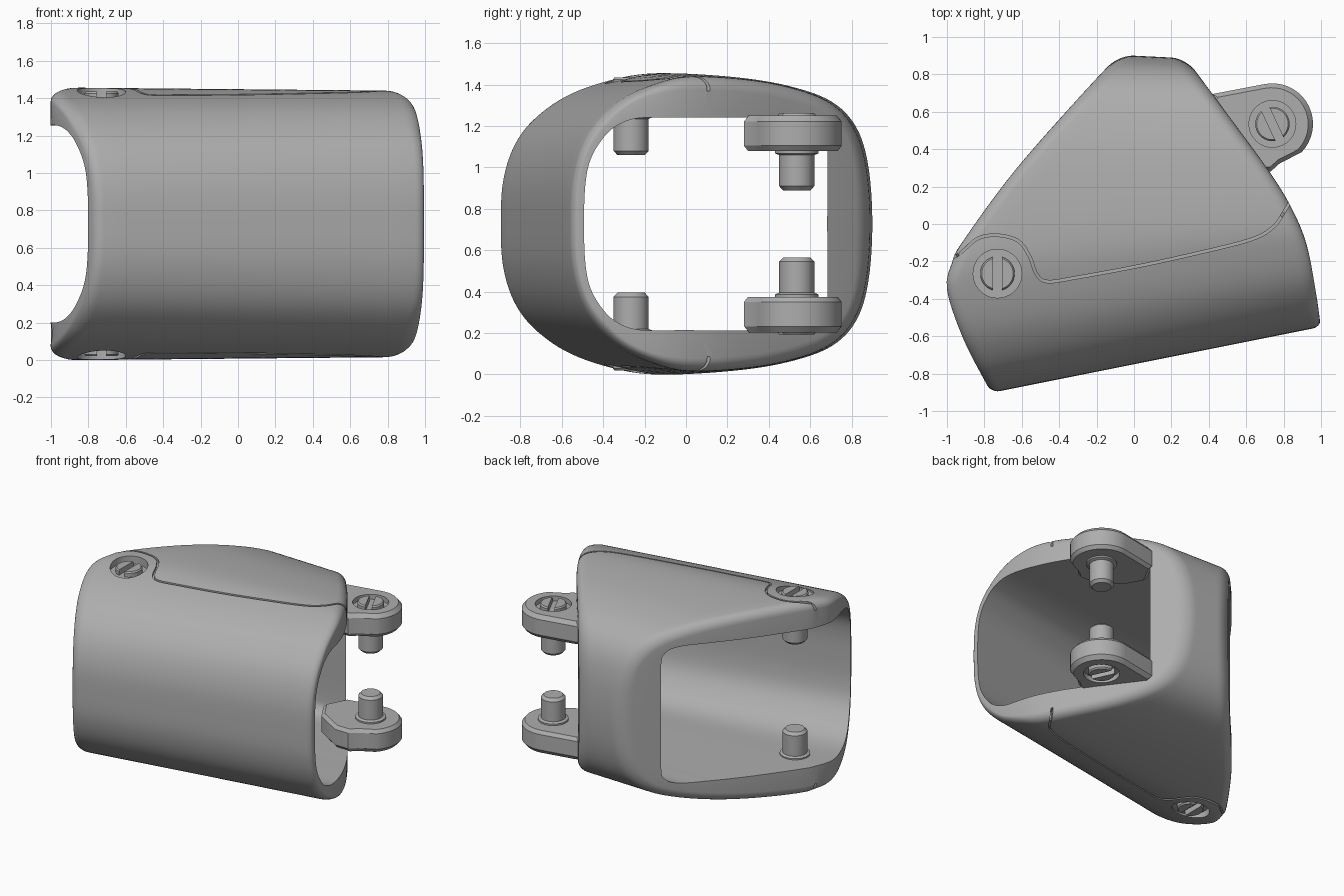
import bpy, bmesh, math
from mathutils import Vector

if "Cube" in bpy.data.objects:
    bpy.data.objects.remove(bpy.data.objects["Cube"])

MID = 0.7275  # mirror height of the sleeve
grey = bpy.data.materials.new("satin_grey")
grey.use_nodes = True
COLOUR = (0.42, 0.42, 0.42, 1)
grey.diffuse_color = COLOUR
grey.node_tree.nodes["Principled BSDF"].inputs["Base Color"].default_value = COLOUR


def make(name, bm):
    bmesh.ops.recalc_face_normals(bm, faces=bm.faces)
    mesh = bpy.data.meshes.new(name)
    bm.to_mesh(mesh)
    bm.free()
    mesh.materials.append(grey)
    obj = bpy.data.objects.new(name, mesh)
    bpy.context.collection.objects.link(obj)
    return obj


def select(obj):
    bpy.ops.object.select_all(action='DESELECT')
    obj.select_set(True)
    bpy.context.view_layer.objects.active = obj


def cut(obj, cutter):
    cutter.hide_render = True
    mod = obj.modifiers.new("cut", 'BOOLEAN')
    mod.operation, mod.solver, mod.object = 'DIFFERENCE', 'EXACT', cutter
    select(obj)
    bpy.ops.object.modifier_apply(modifier=mod.name)
    bpy.data.objects.remove(cutter)


def smooth(obj, angle=32):
    select(obj)
    bpy.ops.object.shade_smooth_by_angle(angle=math.radians(angle))


def spline(pts, steps, closed):
    """Catmull-Rom resampling of a 2D point list."""
    p = [Vector(q) for q in pts]
    n = len(p)
    get = (lambda i: p[i % n]) if closed else (lambda i: p[max(0, min(n - 1, i))])
    out = []
    for i in range(n if closed else n - 1):
        a, b, c, d = (get(i + k) for k in (-1, 0, 1, 2))
        for s in range(steps):
            t = s / steps
            out.append(0.5 * (2 * b + (c - a) * t + (2 * a - 5 * b + 4 * c - d) * t ** 2
                              + (3 * b - a - 3 * c + d) * t ** 3))
    return out if closed else out + [p[-1]]


def lookup(pts):
    """Value as a function of the first coordinate."""
    fine = spline(pts, 8, False)

    def f(v):
        for a, b in zip(fine, fine[1:]):
            if v <= b.x:
                break
        return a.y + (b.y - a.y) * (v - a.x) / (b.x - a.x)
    return f


def grid_mesh(bm, rows, closed_rows):
    """Skin closed loops of points; cap the ends unless the rows wrap."""
    vs = [[bm.verts.new(c) for c in row] for row in rows]
    m, k = len(vs), len(vs[0])
    for i in range(m if closed_rows else m - 1):
        for j in range(k):
            a, b = vs[i], vs[(i + 1) % m]
            bm.faces.new((a[j], a[(j + 1) % k], b[(j + 1) % k], b[j]))
    if not closed_rows:
        bm.faces.new(vs[0])
        bm.faces.new(vs[-1])


# Sleeve cross-sections (depth, half height) and the two oblique end cuts (y, x)
OUTER = [(-.75, 0), (-.74, .2), (-.69, .37), (-.6, .5), (-.45, .615), (-.26, .69), (-.06, .727),
         (.25, .712), (.5, .67), (.7, .595), (.82, .47), (.88, .28), (.9, 0)]
INNER = [(-.68, 0), (-.675, .17), (-.65, .3), (-.59, .4), (-.5, .48), (-.36, .523), (-.1, .525),
         (.2, .525), (.45, .525), (.6, .52), (.67, .48), (.69, .38), (.69, 0)]
cut_right = lookup([(-.95, -.74), (-.89, -.77), (-.62, -.91), (-.35, -1), (-.2, -.97), (-.1, -.92),
                    (.27, -.65), (.67, -.3), (1, .01)])
cut_left = lookup([(-.7, 1.01), (-.55, .998), (-.35, .97), (-.1, .92), (.1, .835), (.3, .71),
                   (.6, .49), (.95, .23)])
height = lookup(OUTER)


def skew(d):
    w = (.9 - d) / 1.65
    return .2 * w - .05 * (1 - w)


def place(d, h, x):
    return Vector((x, d + skew(d) * x, MID + h * (1 - .013 * (x + .8))))


def end_x(f, d):
    x = f(d)
    for _ in range(12):
        x = f(d + skew(d) * x)
    return x


def ring(half):
    return spline(half + [(d, -h) for d, h in half[-2:0:-1]], 6, True)


def sleeve_loop(p, q):
    """One lengthwise loop: outside, rounded end, inside, other end."""
    r = min(.065, .55 * (p - q).length)
    arc = []
    for i in range(7):
        a = math.pi / 2 * i / 6
        arc.append((r * (1 - math.cos(a)) / (p - q).length, 1.2 * r * (1 - math.sin(a))))
    arc.append((1, 0))
    ends = []
    for f, sign in ((cut_right, 1), (cut_left, -1)):
        pts = []
        for u, inset in arc:
            s = p.lerp(q, u)
            pts.append(place(s.x, s.y, end_x(f, s.x) + sign * inset))
        ends.append(pts)
    a, b = ends
    n = 12
    return ([b[0].lerp(a[0], i / n) for i in range(1, n)] + a
            + [a[-1].lerp(b[-1], i / n) for i in range(1, n)] + b[::-1])


bm = bmesh.new()
grid_mesh(bm, [sleeve_loop(p, q) for p, q in zip(ring(OUTER), ring(INNER))], True)
sleeve = make("sleeve", bm)


def surface_z(x, y):
    d = y
    for _ in range(12):
        d = y - skew(d) * x
    return place(d, height(d), x).z


def flip(rows, side):
    return [[(x, y, z if side > 0 else 2 * MID - z) for x, y, z in row] for row in rows]


def lathe(name, x, y, profile, side):
    """Turned part standing at x, y from (radius, z) pairs."""
    rows = [[(x + r * math.cos(a), y + r * math.sin(a), z)
             for a in (math.tau * i / 40 for i in range(40))] for r, z in profile]
    bm = bmesh.new()
    grid_mesh(bm, flip(rows, side), False)
    return make(name, bm)


def seam_cutter(side):
    path = spline([(-1.04, -.2), (-.95, -.17), (-.9, -.13), (-.83, -.075), (-.73, -.06), (-.62, -.09),
                   (-.56, -.17), (-.52, -.27), (-.46, -.308), (-.3, -.285), (0, -.23), (.3, -.165),
                   (.62, -.085), (.74, -.02), (.8, .06), (.88, .2)], 5, False)
    rows = []
    for i, p in enumerate(path):
        t = (path[min(i + 1, len(path) - 1)] - path[max(i - 1, 0)]).normalized() * .007
        z = surface_z(p.x, p.y)
        low = z - (.07 if i < 6 or i > len(path) - 7 else .02)
        l, r = (p.x - t.y, p.y + t.x), (p.x + t.y, p.y - t.x)
        rows.append([(*l, low), (*r, low), (*r, z + .06), (*l, z + .06)])
    bm = bmesh.new()
    grid_mesh(bm, flip(rows, side), False)
    return make("seam_cutter", bm)


def screw(name, x, y, tip, base, top, angle, side):
    """Slotted screw whose pin reaches into the sleeve."""
    obj = lathe(name, x, y, [(.066, tip), (.085, tip + .02), (.085, base - .02), (.105, base - .012),
                             (.105, base + .03), (.092, base + .03), (.092, top - .01), (.084, top)], side)
    c, s = math.cos(angle), math.sin(angle)
    rows = [[(x + u * c - v * s, y + u * s + v * c, z)
             for u, v in ((-.12, -.023), (.12, -.023), (.12, .023), (-.12, .023))]
            for z in (top - .045, top + .05)]
    bm = bmesh.new()
    grid_mesh(bm, flip(rows, side), False)
    cut(obj, make("slot_cutter", bm))
    smooth(obj)


# Hinge lug outline: round eye, waist and root inside the sleeve
EYE = (.74, .535)
lug = [(EYE[0] + .217 * math.cos(a), EYE[1] + .217 * math.sin(a))
       for a in (math.radians(100 - 8 * i) for i in range(19))]
lug += [(.83, .35), (.78, .325), (.73, .28), (.62, .28), (.42, .4), (.34, .54), (.42, .695)]


def lug_row(scale, z):
    return [(.7 + (x - .7) * scale, .52 + (y - .52) * scale, z) for x, y in lug]


for side, label in ((1, "upper"), (-1, "lower")):
    cut(sleeve, seam_cutter(side))
    cut(sleeve, lathe("recess_cutter", -.73, -.265, [(.13, 1.395), (.13, 1.6)], side))
    screw(label + "_sleeve_screw", -.73, -.265, 1.06, 1.255, 1.435, math.pi / 2, side)

    bm = bmesh.new()
    grid_mesh(bm, flip([lug_row(.92, 1.08), lug_row(1, 1.105), lug_row(1, 1.222), lug_row(.9, 1.252)],
                       side), False)
    eye = make(label + "_hinge_lug", bm)
    cut(eye, lathe("recess_cutter", *EYE, [(.125, 1.215), (.125, 1.4)], side))
    smooth(eye)
    screw(label + "_hinge_screw", *EYE, .89, 1.08, 1.262, math.radians(115), side)

smooth(sleeve)
